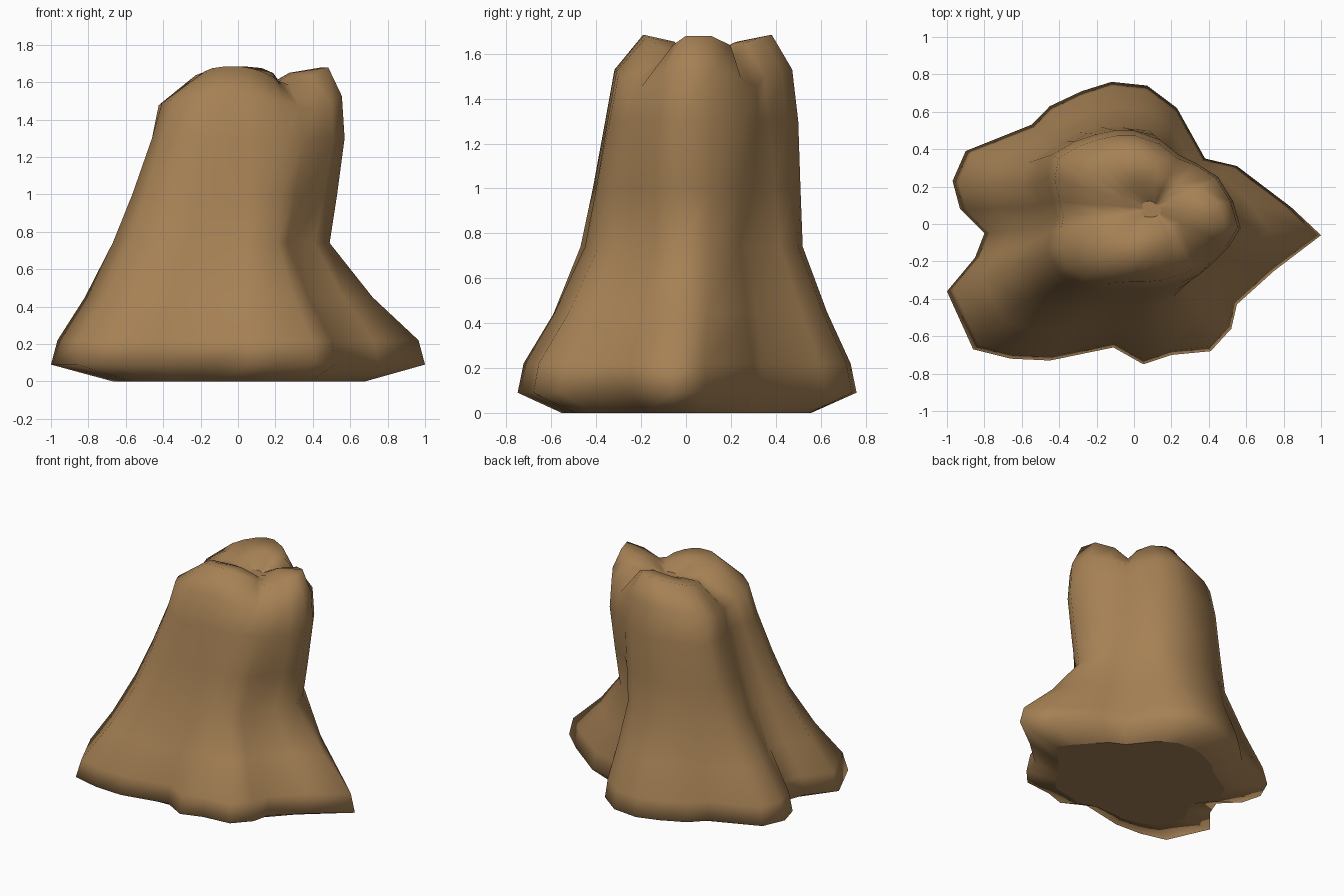
import bpy
import bmesh
import math
from mathutils import Vector

if "Cube" in bpy.data.objects:
    bpy.data.objects.remove(bpy.data.objects["Cube"], do_unlink=True)

# Matching outlines, counter-clockwise from the pointed foot: flared foot, waist, shoulder
FOOT = [(1, -.06), (.84, .09), (.55, .31), (.38, .35), (.23, .62), (.07, .74), (-.12, .76),
        (-.28, .71), (-.45, .63), (-.55, .53), (-.9, .39), (-.97, .23), (-.93, .08),
        (-.8, -.05), (-.85, -.18), (-1, -.36), (-.86, -.67), (-.66, -.72), (-.45, -.73),
        (-.11, -.66), (.05, -.75), (.2, -.7), (.41, -.68), (.52, -.56), (.55, -.43), (.75, -.25)]
WAIST = [(.49, -.02), (.46, .1), (.37, .24), (.25, .28), (.18, .42), (.08, .5), (-.07, .52),
         (-.18, .52), (-.3, .49), (-.4, .44), (-.56, .33), (-.6, .2), (-.58, .09),
         (-.54, -.03), (-.6, -.12), (-.67, -.24), (-.56, -.4), (-.42, -.45), (-.27, -.47),
         (-.06, -.43), (.04, -.45), (.12, -.43), (.21, -.39), (.26, -.33), (.29, -.25), (.41, -.15)]
SHOULDER = [(.57, -.02), (.53, .12), (.45, .25), (.34, .32), (.24, .37), (.14, .45), (0, .5),
            (-.1, .5), (-.2, .48), (-.32, .44), (-.44, .37), (-.46, .25), (-.43, .12),
            (-.41, .04), (-.44, -.04), (-.46, -.14), (-.4, -.26), (-.3, -.33), (-.18, -.36),
            (-.04, -.35), (.05, -.35), (.15, -.34), (.26, -.31), (.35, -.27), (.42, -.21), (.51, -.12)]
CENTRE = Vector((.1, .08))
COUNT = len(FOOT)

# Three lobes between the valleys: start, end, crest reach from the centre, skew of the peak
LOBES = [(-2, 3, .83, 1), (3, 13, .72, .62), (13, 24, .62, 1)]


def lobe_at(index):
    """Return the crest reach and a 0 to 1 swell, zero in the valleys."""
    for start, end, reach, skew in LOBES:
        for i in (index, index - COUNT):
            if start <= i <= end:
                t = (i - start) / (end - start)
                return reach, max(math.sin(math.pi * t ** skew), 0) ** 1.2


def scaled(outline, factor, z, pivot=Vector((0, 0))):
    points = []
    for p in outline:
        q = pivot + (Vector(p) - pivot) * factor
        points.append(Vector((q.x, q.y, z)))
    return points


def ground_ring():
    """Tuck the foot under, evening out its points and valleys."""
    points = []
    for p in FOOT:
        q = Vector(p)
        q = q.normalized() * (q.length * .5 + .18)
        points.append(Vector((q.x, q.y, 0)))
    return points


def blend(low, high, t, z):
    points = []
    for a, b in zip(low, high):
        q = Vector(a).lerp(Vector(b), t)
        points.append(Vector((q.x, q.y, z)))
    return points


def crown_ring(kind):
    """Build one ring of the lobed top, raised on lobes and sunk in valleys."""
    points = []
    for i, p in enumerate(SHOULDER):
        reach, swell = lobe_at(i)
        crest = reach * (.66 + .34 * swell)
        if kind == "rim":
            factor, z = .72 + .3 * reach, 1.45 + .08 * swell
        elif kind == "crest":
            factor, z = crest, 1.585 + .1 * swell
        else:
            factor, z = crest * .5, 1.575 + .08 * swell
        q = CENTRE + (Vector(p) - CENTRE) * factor
        points.append(Vector((q.x, q.y, z)))
    return points


# Stack the rings from the ground to the small pit in the crown
rings = [
    ground_ring(),
    scaled(FOOT, 1, .09),
    scaled(FOOT, .965, .22),
    blend(FOOT, WAIST, .55, .45),
    scaled(WAIST, 1, .74),
    blend(WAIST, SHOULDER, .5, 1),
    scaled(SHOULDER, 1, 1.3),
    crown_ring("rim"),
    crown_ring("crest"),
    crown_ring("inner"),
    scaled(SHOULDER, .1, 1.57, CENTRE),
]

bm = bmesh.new()
loops = [[bm.verts.new(p) for p in ring] for ring in rings]
for low, high in zip(loops, loops[1:]):
    for i in range(COUNT):
        j = (i + 1) % COUNT
        bm.faces.new((low[i], low[j], high[j], high[i]))
caps = [bm.faces.new(list(reversed(loops[0]))), bm.faces.new(loops[-1])]
bmesh.ops.recalc_face_normals(bm, faces=bm.faces)

# Flat underside and pit keep a hard edge
for cap in caps:
    for edge in cap.edges:
        edge.smooth = False

mesh = bpy.data.meshes.new("earth_mound")
bm.to_mesh(mesh)
bm.free()
mound = bpy.data.objects.new("earth_mound", mesh)
bpy.context.collection.objects.link(mound)

# One earthy colour
earth = bpy.data.materials.new("brown_earth")
earth.use_nodes = True
colour = (.38, .22, .09, 1)
earth.diffuse_color = colour
earth.node_tree.nodes["Principled BSDF"].inputs["Base Color"].default_value = colour
mesh.materials.append(earth)

# Soft shading that rolls under the foot
bpy.ops.object.select_all(action="DESELECT")
mound.select_set(True)
bpy.context.view_layer.objects.active = mound
bpy.ops.object.shade_smooth_by_angle(angle=math.radians(120), keep_sharp_edges=True)
